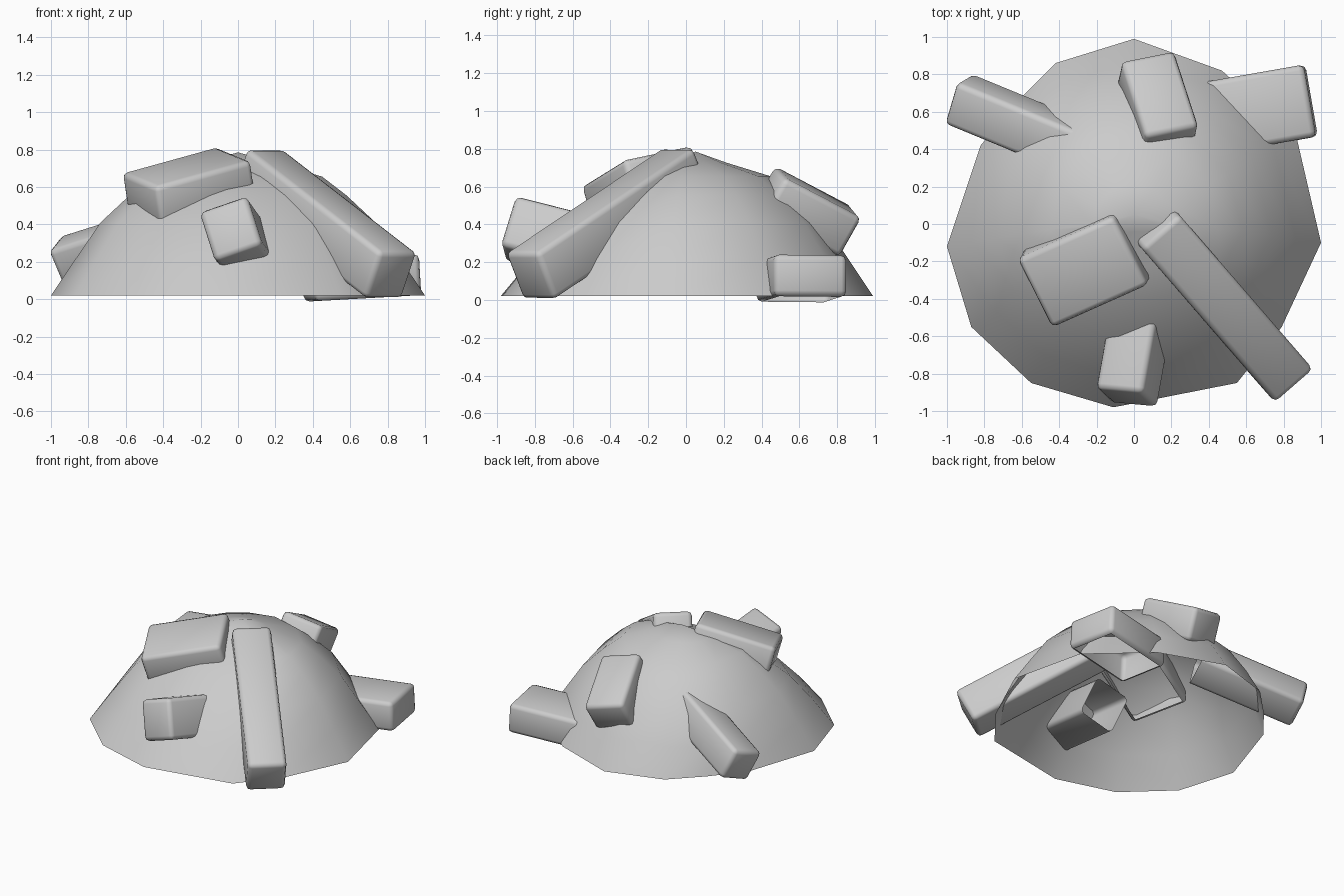
import bpy, bmesh
from mathutils import Vector, Matrix

if "Cube" in bpy.data.objects:
    bpy.data.objects.remove(bpy.data.objects["Cube"])


def finish(name, bm, angle):
    me = bpy.data.meshes.new(name)
    bm.to_mesh(me)
    bm.free()
    ob = bpy.data.objects.new(name, me)
    bpy.context.collection.objects.link(ob)
    bpy.ops.object.select_all(action='DESELECT')
    ob.select_set(True)
    bpy.context.view_layer.objects.active = ob
    bpy.ops.object.shade_smooth_by_angle(angle=angle)
    return ob


# Mound: hollow dome, irregular rim lofted upward; the front half slopes more gently
rim = [(0, .99), (-.42, .86), (-.63, .65), (-.82, .42), (-1, -.12), (-.87, -.55),
       (-.55, -.85), (-.11, -.98), (.55, -.85), (.79, -.55), (1, -.1), (.87, .46), (.47, .82)]
# scale, height, extra scale for the front half
profile = [(1, .02, 1), (.865, .22, .96), (.735, .41, .86), (.58, .555, .74),
           (.45, .655, .55), (.22, .725, .2)]
bm = bmesh.new()
rings = []
for s, z, f in profile:
    ring = []
    for x, y in rim:
        p = Vector((x, y))
        if s < 1:  # rings above the rim are rounder
            p *= max(1, .98 / p.length)
        ring.append(bm.verts.new((p.x * s, p.y * s * (f if y < 0 else 1), z)))
    rings.append(ring)
top = bm.verts.new((0, .05, .785))
n = len(rim)
for a, b in zip(rings, rings[1:]):
    for i in range(n):
        j = (i + 1) % n
        bm.faces.new((a[i], a[j], b[j], b[i]))
for i in range(n):
    bm.faces.new((rings[-1][i], rings[-1][(i + 1) % n], top))
finish("mound", bm, 1.2)


# Stone blocks: bevelled boxes running from an outer end into the mound,
# optionally open on the hidden inner end or underside
def block(name, end, axis, up, width, height, length, open_end=False, open_base=False):
    d = Vector(axis).normalized()
    w = d.cross(Vector(up)).normalized()
    u = w.cross(d)
    rot = Matrix((w, d, u)).transposed().to_4x4()
    rot.translation = Vector(end) + d * length / 2
    bm = bmesh.new()
    bmesh.ops.create_cube(bm, size=1)
    bmesh.ops.scale(bm, vec=(width, length, height), verts=bm.verts)
    bmesh.ops.bevel(bm, geom=bm.edges[:], offset=.03, segments=2,
                    profile=.5, affect='EDGES')
    hidden = []
    for f in bm.faces:
        c = f.calc_center_median()
        if (open_end and c.y > length / 2 - .03) or (open_base and c.z < .001 - height / 2):
            hidden.append(f)
    bmesh.ops.delete(bm, geom=hidden, context='FACES')
    bmesh.ops.transform(bm, matrix=rot, verts=bm.verts)
    finish(name, bm, 1.0)


block("front_block", (-.04, -.93, .38), (.17, .95, -.24), (-.31, .2, .95),
      .27, .29, .78, open_end=True)
block("long_block", (.82, -.825, .125), (-.71, .82, .55), (.3, -.34, .89),
      .27, .28, 1.23)
block("front_left_block", (-.515, -.34, .515), (.47, .21, .13), (-.14, -.27, .95),
      .42, .26, .58, open_base=True)
block("back_block", (.06, .845, .36), (.13, -.4, .21), (.12, .46, .88),
      .30, .24, .48)
block("right_block", (.945, .66, .13), (-.97, -.17, -.055), (-.06, 0, 1),
      .39, .22, .58, open_base=True)
block("left_block", (-.94, .67, .19), (.85, -.35, .27), (-.088, -.047, .195),
      .25, .24, .80, open_end=True)
